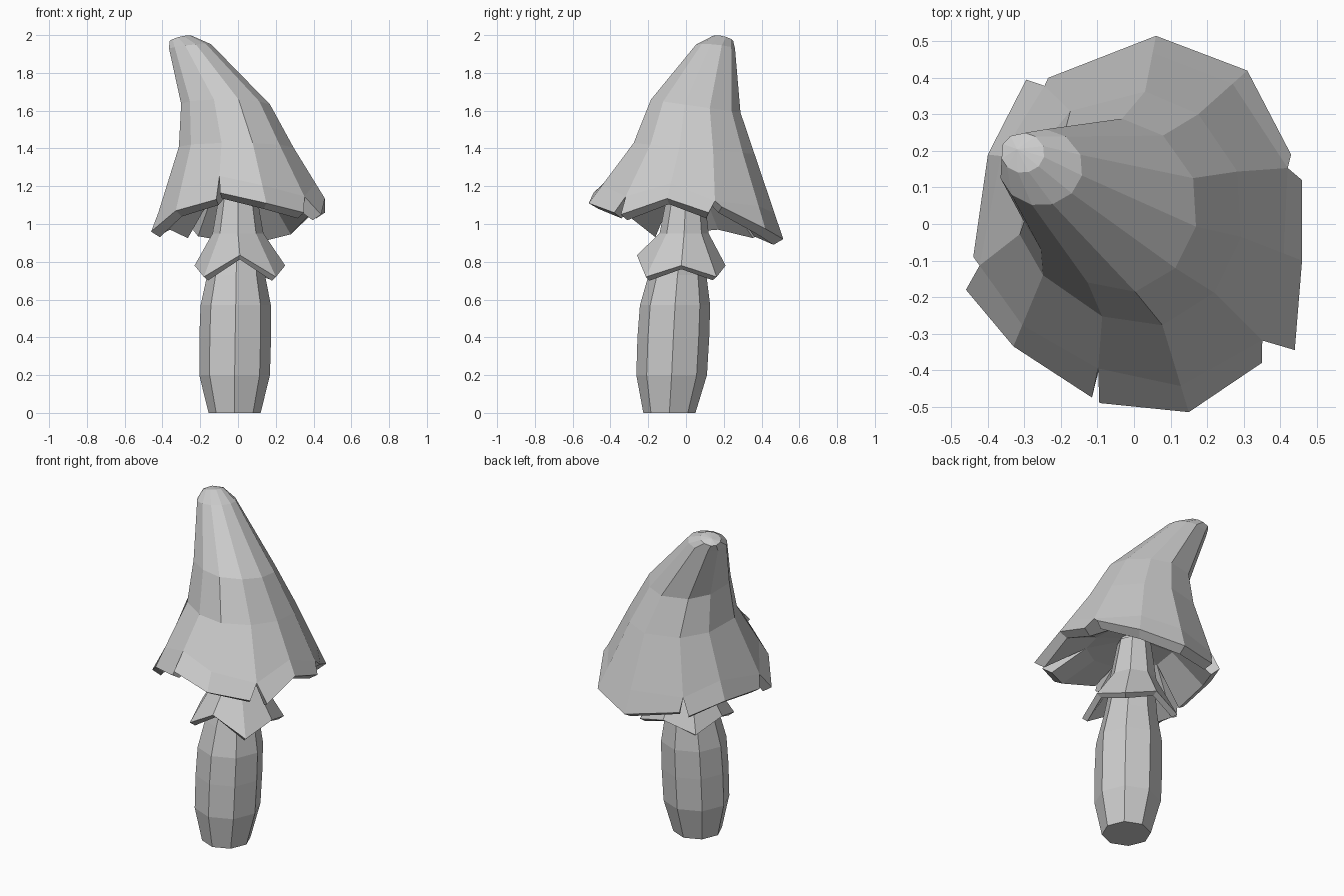
import bpy
from math import atan2, cos, sin, tau
from mathutils import Vector

old = bpy.data.objects.get("Cube")
if old:
    bpy.data.objects.remove(old, do_unlink=True)

grey = bpy.data.materials.new("mushroom_grey")
grey.use_nodes = True
shade = (0.6, 0.6, 0.6, 1)
grey.diffuse_color = shade
grey.node_tree.nodes["Principled BSDF"].inputs["Base Color"].default_value = shade


def add_part(name, verts, faces, thickness=0):
    mesh = bpy.data.meshes.new(name)
    mesh.from_pydata([tuple(v) for v in verts], [], faces)
    mesh.materials.append(grey)
    part = bpy.data.objects.new(name, mesh)
    bpy.context.collection.objects.link(part)
    if thickness:
        shell = part.modifiers.new("shell", "SOLIDIFY")
        shell.thickness = thickness
        shell.offset = -1
    return part


def ring(centre, rx, ry, angles, tilt_x=0, tilt_y=0):
    """Elliptical ring; the tilts raise its +x and +y sides."""
    c = Vector(centre)
    return [c + Vector((rx * cos(a), ry * sin(a), tilt_x * cos(a) + tilt_y * sin(a)))
            for a in angles]


def dented(points, angles):
    """Press in the front right of a ring."""
    push = Vector((-0.03, 0.06, 0))
    return [p + push * max(0, cos(a + 2.3)) ** 4 for p, a in zip(points, angles)]


def bridge(upper, lower, count):
    """Quads between two rings given by their first vertex index."""
    return [(lower + i, lower + (i + 1) % count, upper + (i + 1) % count, upper + i)
            for i in range(count)]


eighths = [tau * i / 8 for i in range(8)]

# Stem: eight-sided barrel narrowing under the cap
stem_profile = [(1.25, 0.08, 0, 0), (1.16, 0.09, 0, 0), (0.95, 0.12, 0, -0.01),
                (0.73, 0.153, -0.01, -0.045), (0.57, 0.186, -0.012, -0.058),
                (0.4, 0.19, -0.015, -0.067), (0.2, 0.187, -0.018, -0.076),
                (0, 0.138, -0.018, -0.088)]
verts, faces = [], []
for z, radius, x, y in stem_profile:
    verts += ring((x, y, z), radius, radius, eighths)
for level in range(len(stem_profile) - 1):
    faces += bridge(level * 8, level * 8 + 8, 8)
faces += [tuple(range(8)), tuple(reversed(range(len(verts) - 8, len(verts))))]
add_part("stem", verts, faces)

# Skirt: flared collar with four drooping corners
verts = ring((0, 0, 1.18), 0.095, 0.095, eighths) + ring((0, -0.01, 0.95), 0.135, 0.13, eighths)
for i, (a, v) in enumerate(zip(eighths, ring((0.01, -0.025, 0.78), 0.24, 0.235, eighths))):
    if i % 2:
        v += Vector((cos(a), sin(a), 0)) * 0.03
        v.z = 0.72
    elif i == 6:
        v.z = 0.835
    verts.append(v)
add_part("skirt", verts, bridge(0, 8, 8) + bridge(8, 16, 8), 0.035)

# Cap: leaning cone whose rim is split into five flaps
flaps = [
    [(0.43, 0.19, 1.09), (0.31, 0.42, 0.975), (0.06, 0.515, 0.92), (-0.235, 0.4, 0.965)],
    [(-0.295, 0.395, 0.955), (-0.4, 0.19, 1.0), (-0.44, -0.09, 0.98)],
    [(-0.46, -0.18, 0.96), (-0.33, -0.335, 1.07), (-0.115, -0.475, 1.13)],
    [(-0.095, -0.49, 1.165), (0.15, -0.515, 1.11), (0.35, -0.38, 1.06)],
    [(0.44, -0.345, 1.05), (0.46, -0.1, 1.135), (0.46, 0.12, 1.06)],
]
slit_starts = [0.85, 0.78, 0.8, 0.62, 0.75]
columns, reach = [], []
for k, flap in enumerate(flaps):
    slit = (Vector(flap[0]) + Vector(flaps[k - 1][-1])) / 2
    columns += [slit] + [Vector(p) for p in flap[1:-1]]
    reach += [slit_starts[k]] + [0.7] * (len(flap) - 2)
n = len(columns)
angles = [atan2(c.y, c.x) for c in columns]

shoulder = dented(ring((-0.005, 0.035, 1.4), 0.305, 0.33, angles, 0, -0.03), angles)
rings = [
    ring((-0.305, 0.195, 1.98), 0.06, 0.055, angles, 0.015, -0.012),
    ring((-0.255, 0.155, 1.938), 0.115, 0.105, angles, 0.012, -0.01),
    dented(ring((-0.06, 0.045, 1.625), 0.235, 0.245, angles, 0, -0.035), angles),
    shoulder,
    [s.lerp(c, t) for s, c, t in zip(shoulder, columns, reach)],
]
verts = [Vector((-0.32, 0.205, 1.988))] + [v for level in rings for v in level]
faces = [(0, 1 + i, 1 + (i + 1) % n) for i in range(n)]
for level in range(len(rings) - 1):
    faces += bridge(1 + level * n, 1 + (level + 1) * n, n)
hem = 1 + (len(rings) - 1) * n

# Underside: sloping ceiling that meets the stem
under = len(verts)
verts += [Vector((c.x / 2, c.y / 2, 1.16)) for c in columns]
verts += ring((0, 0, 1.2), 0.07, 0.07, angles)
faces += bridge(under, under + n, n)

# Flaps: thick-edged wedges between the hem and the underside, with open slits
column = 0
for flap in flaps:
    size = len(flap)
    rim = len(verts)
    lip = rim + size
    verts += [Vector(p) for p in flap]
    verts += [Vector((x * 0.9, y * 0.9, z - 0.03)) for x, y, z in flap]
    faces.append((rim, hem + column, under + column, lip))
    for j in range(size - 1):
        after = (column + 1) % n
        faces += [(rim + j, rim + j + 1, hem + after, hem + column),
                  (lip + j, lip + j + 1, rim + j + 1, rim + j),
                  (under + column, under + after, lip + j + 1, lip + j)]
        column = after
    faces.append((hem + column, lip - 1, lip + size - 1, under + column))
add_part("cap", verts, faces)
